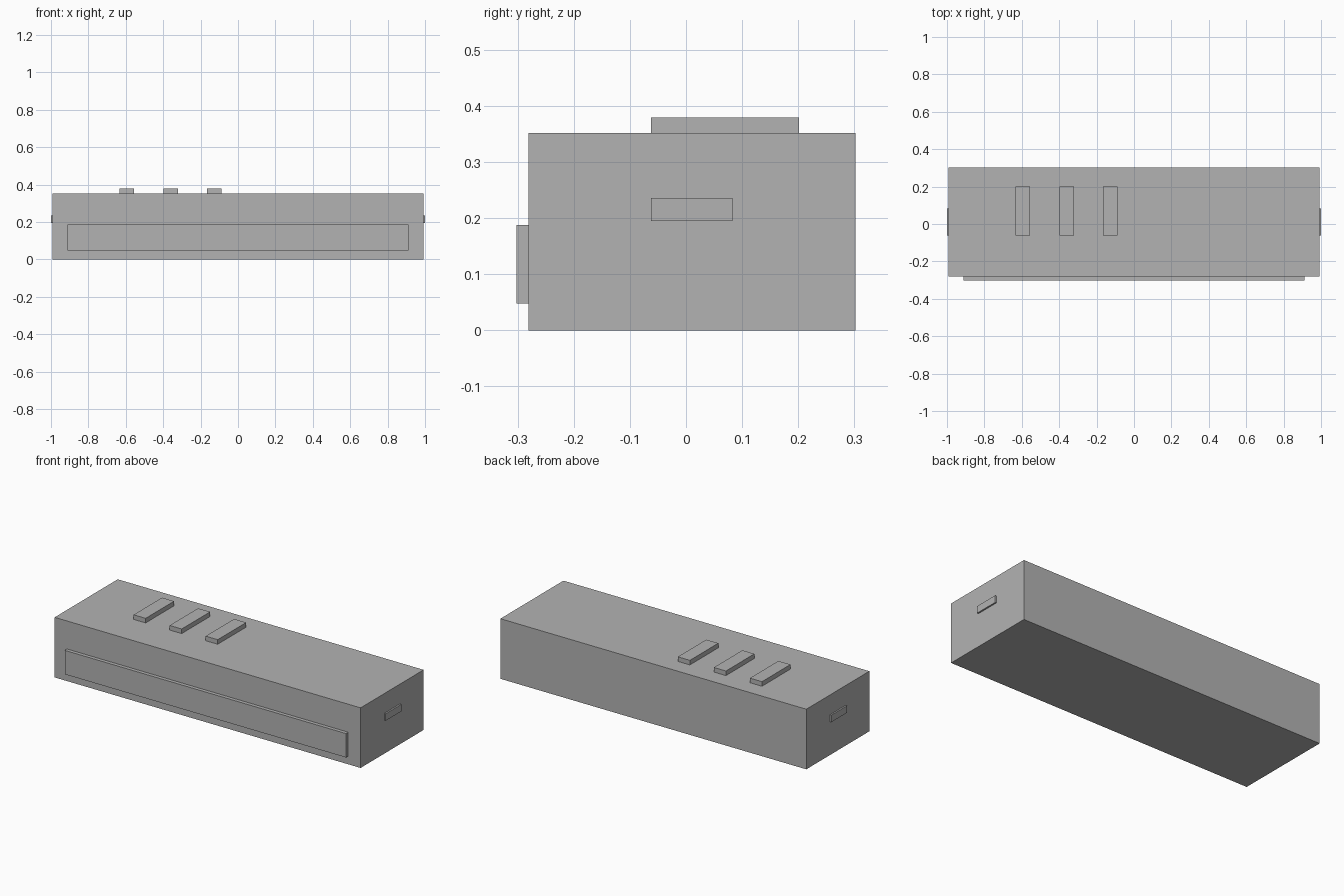
import bpy

if "Cube" in bpy.data.objects:
    bpy.data.objects.remove(bpy.data.objects["Cube"])

grey = bpy.data.materials.new("plain grey")
grey.diffuse_color = (0.45, 0.45, 0.45, 1)
grey.use_nodes = True
grey.node_tree.nodes["Principled BSDF"].inputs["Base Color"].default_value = grey.diffuse_color


def box(name, x, y, z):
    """Box spanning the given (min, max) range on each axis."""
    bpy.ops.mesh.primitive_cube_add(size=1)
    ob = bpy.context.object
    ob.name = name
    for v in ob.data.vertices:
        v.co = [(r[0] + r[1]) / 2 + c * (r[1] - r[0]) for r, c in zip((x, y, z), v.co)]
    ob.data.materials.append(grey)
    return ob


# main case
box("case", (-0.991, 0.991), (-0.281, 0.302), (0, 0.352))

# raised front panel
box("front_panel", (-0.911, 0.911), (-0.302, -0.281), (0.048, 0.188))

# three raised bars on the top
for i in range(3):
    cx = -0.594 + i * 0.2335
    box(f"top_bar_{i + 1}", (cx - 0.039, cx + 0.039), (-0.062, 0.201), (0.352, 0.379))

# small end handles, mirrored left and right
for side, x in (("left", (-1.0, -0.991)), ("right", (0.991, 1.0))):
    box(f"{side}_handle", x, (-0.062, 0.083), (0.195, 0.236))
